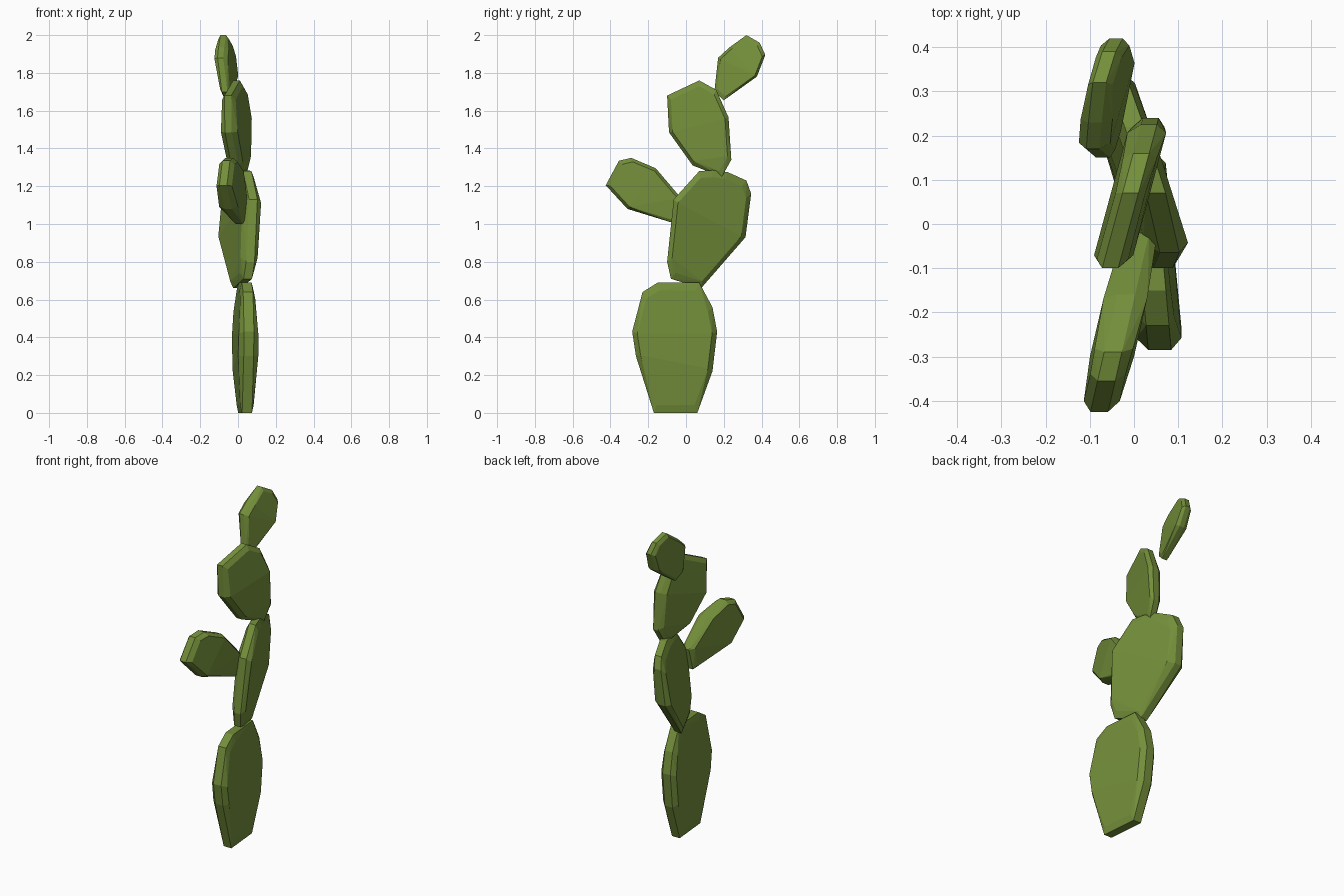
import bpy, bmesh, math
from mathutils import Vector

if "Cube" in bpy.data.objects:
    bpy.data.objects.remove(bpy.data.objects["Cube"])

green = bpy.data.materials.new("cactus green")
green.diffuse_color = (0.175, 0.275, 0.043, 1)
green.use_nodes = True
green.node_tree.nodes["Principled BSDF"].inputs["Base Color"].default_value = green.diffuse_color


def pad(name, outline, x, slope_y, slope_z, half, rim):
    """Faceted cactus pad: a (y, z) outline with a bevelled, tapering thickness
    along x; its middle plane is tilted by the two slopes."""
    ys = [p[0] for p in outline]
    zs = [p[1] for p in outline]
    c = Vector(((min(ys) + max(ys)) / 2, (min(zs) + max(zs)) / 2))
    reach = max((Vector(p) - c).length for p in outline)
    bm = bmesh.new()
    for p in outline:
        d = Vector(p) - c
        taper = 1 - 0.4 * (d.length / reach) ** 3
        for side in (-1, 1):
            # outer rim, then the inset broad face
            for scale, off in ((1.0, rim), (0.88, half * taper)):
                q = d * scale
                mid = x + slope_y * q.x + slope_z * q.y
                bm.verts.new((mid + side * off, c.x + q.x, c.y + q.y))
    res = bmesh.ops.convex_hull(bm, input=bm.verts[:])
    junk = {g for g in res["geom_interior"] + res["geom_unused"]
            if isinstance(g, bmesh.types.BMVert)}
    bmesh.ops.delete(bm, geom=list(junk), context='VERTS')
    bmesh.ops.dissolve_limit(bm, angle_limit=math.radians(3),
                             verts=bm.verts[:], edges=bm.edges[:])
    bmesh.ops.recalc_face_normals(bm, faces=bm.faces[:])
    mesh = bpy.data.meshes.new(name)
    bm.to_mesh(mesh)
    bm.free()
    mesh.materials.append(green)
    obj = bpy.data.objects.new(name, mesh)
    bpy.context.collection.objects.link(obj)
    return obj


# Base pad standing on the ground
pad("base_pad", [(-.17, 0), (.06, 0), (.14, .22), (.165, .43), (.14, .56),
                 (.07, .69), (-.15, .69), (-.23, .64), (-.285, .43), (-.265, .30)],
    .038, -.09, 0, .058, .026)

# Large middle pad, turned towards the back right
pad("middle_pad", [(-.10, .80), (-.065, 1.13), (.07, 1.28), (.14, 1.285), (.22, 1.275),
                   (.32, 1.23), (.345, 1.16), (.315, .93), (.08, .66), (-.08, .71)],
    .008, -.32, .08, .06, .022)

# Upper pad, turned the other way
pad("upper_pad", [(-.10, 1.68), (.07, 1.76), (.16, 1.71), (.225, 1.565),
                  (.24, 1.34), (.19, 1.25), (.035, 1.31), (-.09, 1.485)],
    -.008, .27, 0, .048, .018)

# Small pad at the tip
pad("tip_pad", [(.15, 1.70), (.17, 1.88), (.23, 1.935), (.32, 2.0), (.39, 1.96),
                (.42, 1.895), (.375, 1.78), (.20, 1.655)],
    -.06, .22, -.15, .04, .015)

# Side pad reaching forward
pad("side_pad", [(-.425, 1.205), (-.355, 1.335), (-.29, 1.35), (-.16, 1.295),
                 (-.02, 1.13), (-.05, 1.0), (-.31, 1.08)],
    -.032, .23, 0, .053, .02)
